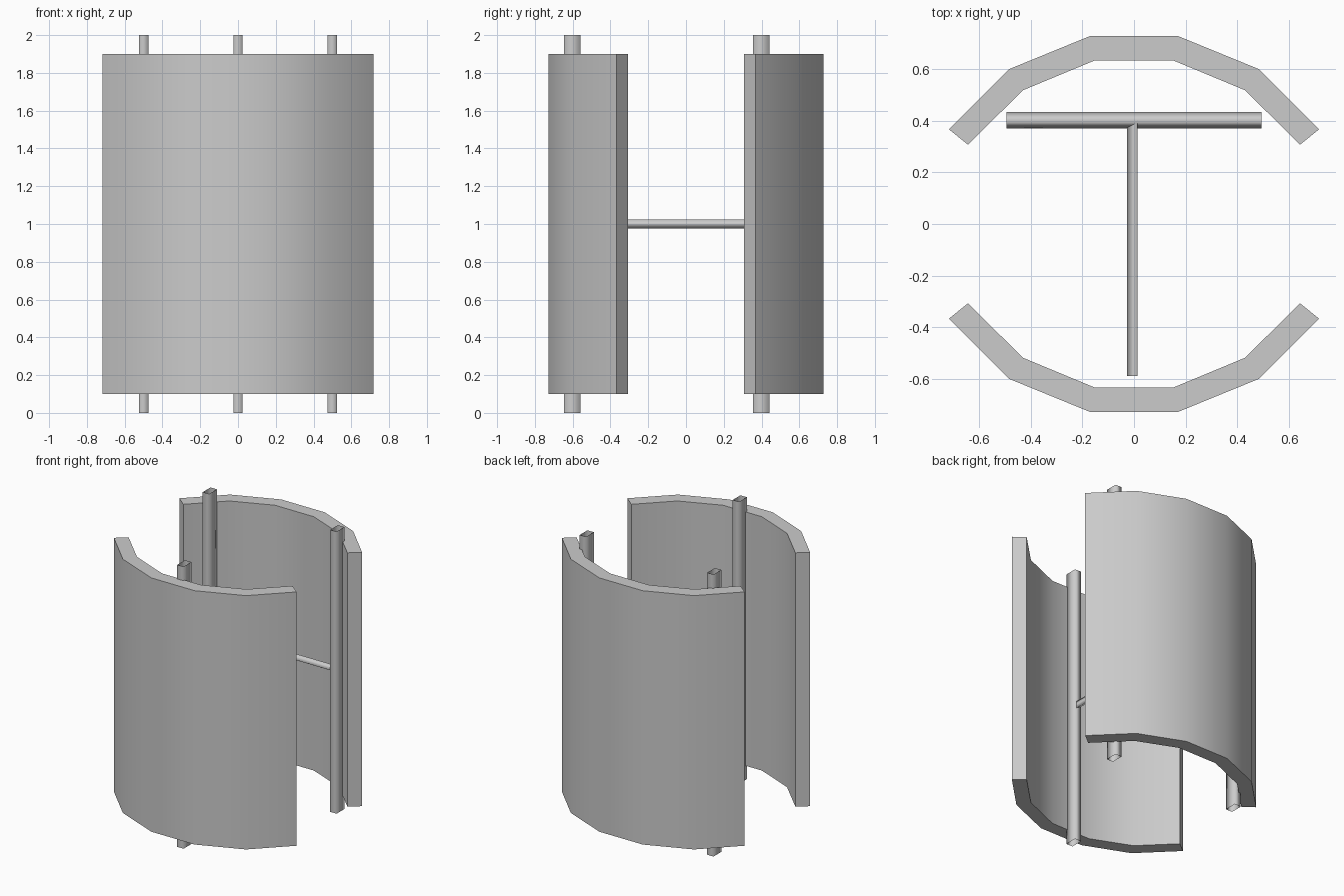
import bpy, bmesh, math
from mathutils import Vector

cube = bpy.data.objects.get("Cube")
if cube:
    bpy.data.objects.remove(cube)

# One plain grey for every part
grey = bpy.data.materials.new("plain grey")
grey.use_nodes = True
colour = (0.6, 0.6, 0.6, 1)
grey.diffuse_color = colour
grey.node_tree.nodes["Principled BSDF"].inputs["Base Color"].default_value = colour


def extrude(name, outline, path, capped, angle):
    """Sweep a closed outline along a straight path and smooth it."""
    bm = bmesh.new()
    ring = [bm.verts.new(p) for p in outline]
    ends = [bm.verts.new(Vector(p) + Vector(path)) for p in outline]
    n = len(ring)
    for i in range(n):
        j = (i + 1) % n
        bm.faces.new((ring[i], ring[j], ends[j], ends[i]))
    caps = [bm.faces.new(ring[::-1]), bm.faces.new(ends)]
    bmesh.ops.recalc_face_normals(bm, faces=bm.faces)
    if not capped:
        bmesh.ops.delete(bm, geom=caps, context='FACES_ONLY')
    mesh = bpy.data.meshes.new(name)
    bm.to_mesh(mesh)
    bm.free()
    mesh.materials.append(grey)
    obj = bpy.data.objects.new(name, mesh)
    bpy.context.collection.objects.link(obj)
    bpy.ops.object.select_all(action='DESELECT')
    obj.select_set(True)
    bpy.context.view_layer.objects.active = obj
    bpy.ops.object.shade_smooth_by_angle(angle=math.radians(angle))
    return obj


# Curved shells, front and back
outer = [(0.717, 0.367), (0.483, 0.60), (0.17, 0.728)]
inner = [(0.643, 0.307), (0.43, 0.518), (0.153, 0.633)]


def mirrored(half):
    return half + [(-x, y) for x, y in reversed(half)]


section = mirrored(outer) + mirrored(inner)[::-1]
for name, side in (("front_shell", -1), ("back_shell", 1)):
    extrude(name, [(x, side * y, 0.1) for x, y in section], (0, 0, 1.8), True, 30)

# Open four-sided posts
for name, px, py in (("front_post", 0, -0.602), ("left_post", 0.5, 0.398),
                     ("right_post", -0.5, 0.398)):
    corners = [(0.05 * math.cos(math.radians(a)), 0.05 * math.sin(math.radians(a)))
               for a in (60, 120, 240, 300)]
    extrude(name, [(px + x, py + y, 0) for x, y in corners], (0, 0, 2), False, 180)

# Thin rods joining the posts at mid height
bar = [(-0.032, -0.004), (-0.006, 0.026), (0.032, 0.004), (0.006, -0.026)]
extrude("cross_rod", [(-0.494, 0.401 + y, 1 + z) for y, z in bar],
        (0.988, 0, 0), False, 180)
stem = [(-0.028, 0), (0.014, 0.024), (0.014, -0.024)]
extrude("centre_rod", [(x, -0.588, 1 + z) for x, z in stem],
        (0, 0.988, 0), False, 180)
